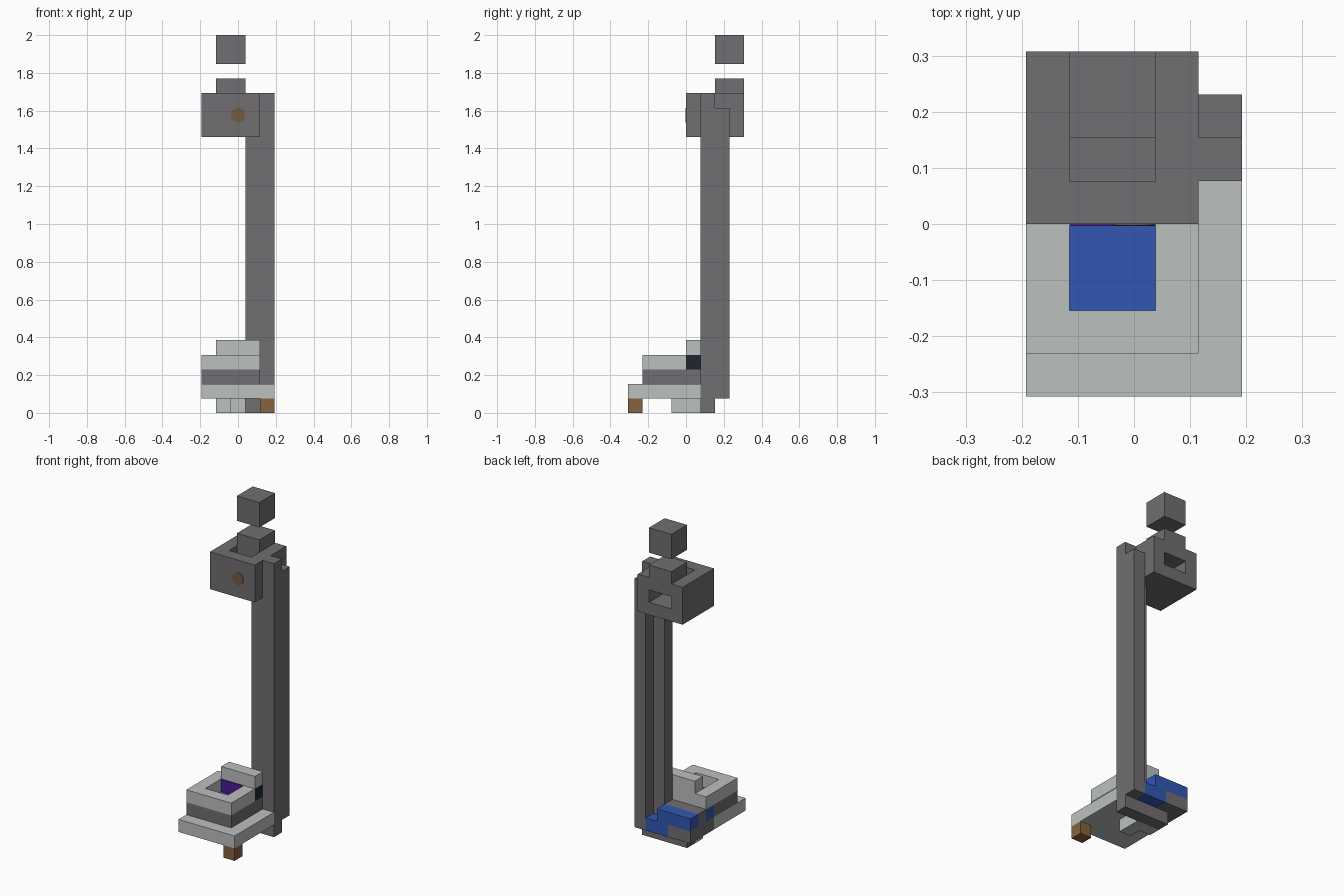
import bpy, bmesh, math
from mathutils import Matrix, Vector

cube = bpy.data.objects.get("Cube")
if cube:
    bpy.data.objects.remove(cube, do_unlink=True)

U = 2 / 26                      # edge of one block
ORIGIN = Vector((-2.5, -4, 0))  # grid corner, in blocks


def material(name, *rgb):
    m = bpy.data.materials.new(name)
    m.use_nodes = True
    color = (*rgb, 1)
    m.diffuse_color = color
    m.node_tree.nodes["Principled BSDF"].inputs["Base Color"].default_value = color
    return m


GREY = material("dark grey", 0.165, 0.158, 0.165)
LIGHT = material("light grey", 0.5, 0.53, 0.52)
BLUE = material("blue", 0.032, 0.095, 0.445)
BROWN = material("brown", 0.235, 0.125, 0.048)
BLACK = material("blue black", 0.013, 0.018, 0.03)
PURPLE = material("purple", 0.07, 0.012, 0.28)
BRONZE = material("dull bronze", 0.17, 0.105, 0.055)


def finish(name, bm, mat):
    mesh = bpy.data.meshes.new(name)
    bm.to_mesh(mesh)
    bm.free()
    mesh.materials.append(mat)
    obj = bpy.data.objects.new(name, mesh)
    bpy.context.collection.objects.link(obj)
    return obj


def blocks(name, mat, *boxes):
    """Each box is (low corner, high corner) in block units."""
    bm = bmesh.new()
    for low, high in boxes:
        low, high = Vector(low) + ORIGIN, Vector(high) + ORIGIN
        mid, size = (low + high) * U / 2, (high - low) * U
        bmesh.ops.create_cube(bm, size=1, matrix=Matrix.Translation(mid) @ Matrix.Diagonal((*size, 1)))
    return finish(name, bm, mat)


def ring(outer, inner, z0, z1):
    """Four boxes around a rectangular hole; rectangles are (x0, y0, x1, y1)."""
    a, b, c, d = outer
    e, f, g, h = inner
    rects = [(a, b, c, f), (a, h, c, d), (a, f, e, h), (g, f, c, h)]
    return [((p, q, z0), (r, s, z1)) for p, q, r, s in rects if r > p and s > q]


# Foot parts under the base
blocks("corner_foot", BROWN, ((4, 0, 0), (5, 1, 1)))
blocks("center_foot", LIGHT, ((2, 3, 0), (3, 5, 1)), ((1, 4, 0), (2, 5, 1)))
blocks("bottom_bar", GREY, ((1, 5, 0), (5, 6, 1)))

# Base plate and the hollow basin on it
blocks("base_plate", LIGHT, ((0, 0, 1), (5, 4, 2)), ((1, 4, 1), (5, 5, 2)))
basin, hole = (0, 1, 4, 4), (1, 2, 3, 4)
blocks("basin_lower", GREY, *ring(basin, hole, 2, 3), ((1, 4, 2), (4, 5, 3)))
blocks("basin_floor", BLUE, ((1, 2, 2), (3, 4, 3)))
blocks("basin_rim", LIGHT, *ring(basin, hole, 3, 4), ((0, 4, 3), (3, 5, 4)))
blocks("basin_back_ledge", LIGHT, ((1, 4, 4), (4, 5, 5)))
blocks("basin_inner_panel", PURPLE, ((1, 3.95, 3), (3, 4, 4)))
blocks("side_block", BLACK, ((3, 4, 3), (4, 5, 4)))

# Rear of the base
blocks("rear_body", GREY, ((0, 5, 1), (3, 6, 3)), ((0, 6, 1), (2, 7, 2)), ((0, 4, 1), (1, 5, 2)))
blocks("rear_blue_cover", BLUE, ((0, 6, 2), (3, 7, 3)), ((2, 6, 1), (4, 7, 2)))
blocks("side_blue_block", BLUE, ((0, 4, 2), (1, 5, 3)))

# Tall L-shaped post
blocks("post", GREY, ((3, 5, 1), (4, 6, 19)), ((4, 5, 1), (5, 6, 22)), ((4, 6, 1), (5, 7, 21)))

# Hollow head with a rear slot and a pit in the top
head = (0, 4, 4, 8)
blocks("head", GREY, ((0, 4, 19), (4, 8, 20)),
       *ring(head, (1, 5, 3, 8), 20, 21), *ring(head, (1, 5, 3, 6), 21, 22))
blocks("neck", GREY, ((1, 6, 22), (3, 8, 23)))
blocks("floating_cube", GREY, ((1, 6, 24), (3, 8, 26)))

# Round button on the front of the head
bm = bmesh.new()
bmesh.ops.create_cone(bm, cap_ends=True, segments=24, radius1=U / 2, radius2=U / 2, depth=0.006,
                      matrix=Matrix.Translation((0, 0, 20.5 * U)) @ Matrix.Rotation(math.pi / 2, 4, "X"))
finish("head_button", bm, BRONZE)
